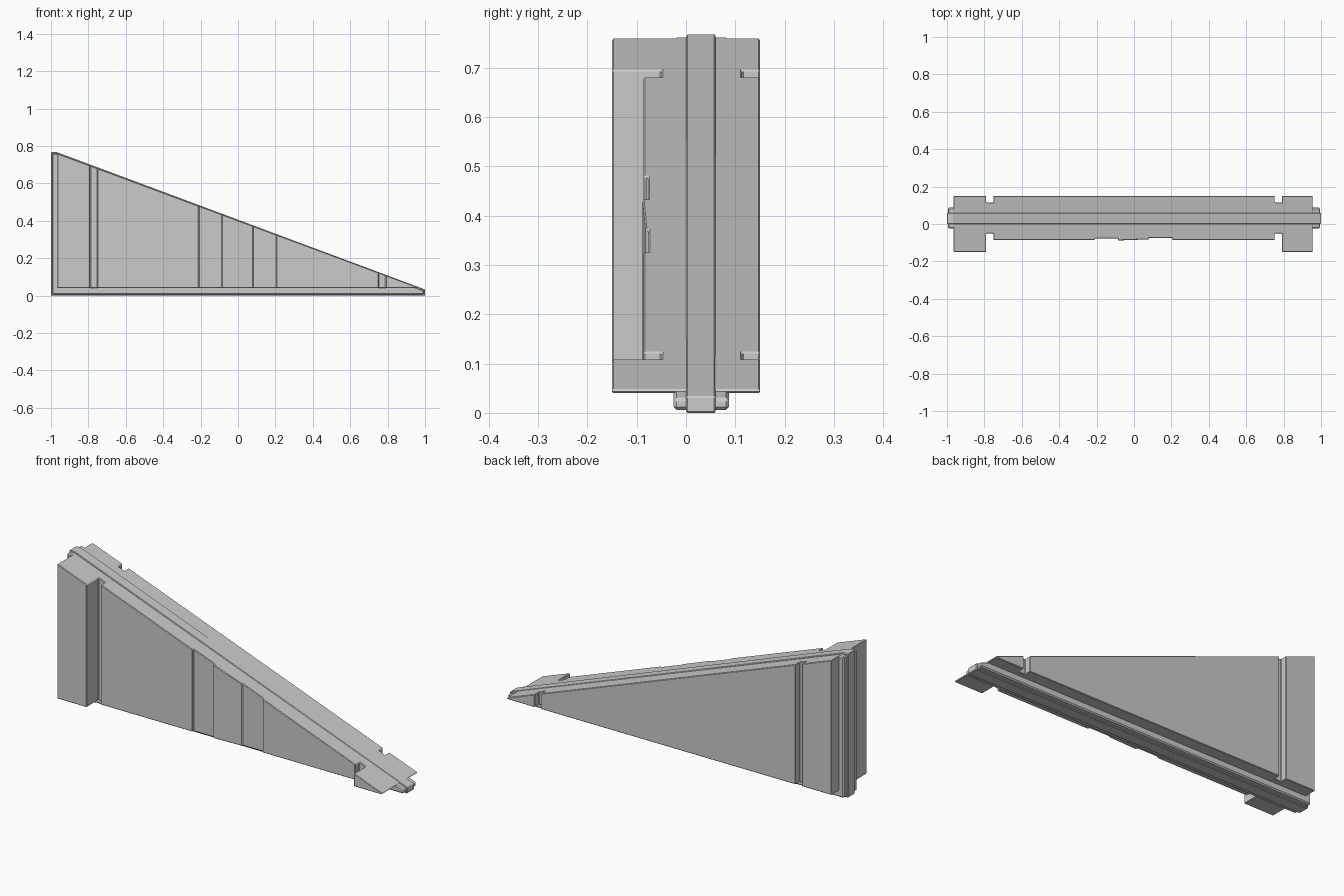
import bpy, bmesh

if "Cube" in bpy.data.objects:
    bpy.data.objects.remove(bpy.data.objects["Cube"])

BASE = 0.04


def slope(x):
    return 0.402 - 0.371 * x


def make(name, bottom, top, bevel):
    """Prism between two matching outlines, with a small chamfer."""
    bm = bmesh.new()
    a = [bm.verts.new(p) for p in bottom]
    b = [bm.verts.new(p) for p in top]
    n = len(a)
    bm.faces.new(a[::-1])
    bm.faces.new(b)
    for i in range(n):
        j = (i + 1) % n
        bm.faces.new((a[i], a[j], b[j], b[i]))
    bmesh.ops.recalc_face_normals(bm, faces=bm.faces)
    mesh = bpy.data.meshes.new(name)
    bm.to_mesh(mesh)
    bm.free()
    ob = bpy.data.objects.new(name, mesh)
    bpy.context.collection.objects.link(ob)
    mod = ob.modifiers.new("chamfer", "BEVEL")
    mod.width = bevel
    mod.segments = 1
    mod.limit_method = 'ANGLE'
    return ob


# Wall body: plan outline with end piers, grooves and uneven front panels
plan = [(-0.965, -0.15), (-0.79, -0.15), (-0.79, -0.05), (-0.752, -0.05),
        (-0.752, -0.086), (-0.21, -0.086), (-0.21, -0.077), (-0.085, -0.077),
        (-0.085, -0.088), (0.08, -0.082), (0.08, -0.076), (0.205, -0.076),
        (0.205, -0.086), (0.752, -0.086), (0.752, -0.05), (0.79, -0.05),
        (0.79, -0.15), (0.955, -0.15), (0.955, 0.15), (0.79, 0.15),
        (0.79, 0.114), (0.752, 0.114), (0.752, 0.15), (-0.752, 0.15),
        (-0.752, 0.114), (-0.79, 0.114), (-0.79, 0.15), (-0.965, 0.15)]
make("wall_body", [(x, y, BASE) for x, y in plan],
     [(x, y, slope(x)) for x, y in plan], 0.003)


def side_prism(name, inset, y0, y1, bevel):
    """Triangular side outline pulled in by inset, extruded across y."""
    left, right = -1 + inset, 1 - inset
    lift = 0.006 - inset
    outline = [(left, inset), (right, inset), (right, slope(right) + lift - 0.004),
               (-0.968, slope(-0.968) + lift), (left, slope(-0.968) + lift)]
    return make(name, [(x, y0, z) for x, z in outline],
                [(x, y1, z) for x, z in outline], bevel)


# Connecting tongue around the rim and the raised rib along its middle
side_prism("rim_tongue", 0.006, -0.025, 0.087, 0.006)
side_prism("rim_rib", 0.0, 0.0, 0.06, 0.003)
